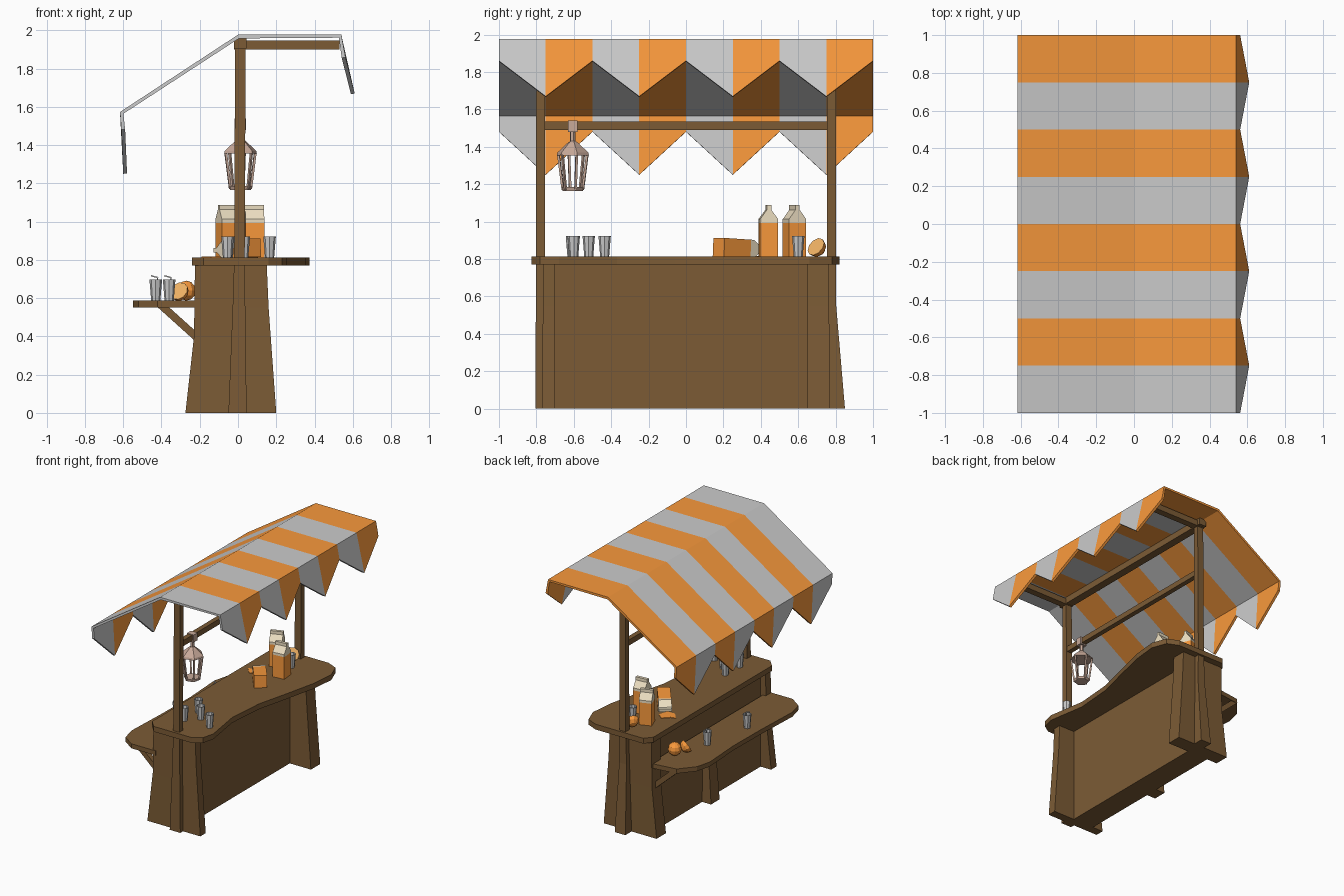
import bpy, bmesh
from math import sin, cos, pi, radians
from mathutils import Vector

if "Cube" in bpy.data.objects:
    bpy.data.objects.remove(bpy.data.objects["Cube"])


def material(name, rgb):
    m = bpy.data.materials.new(name)
    m.diffuse_color = (*rgb, 1)
    m.use_nodes = True
    m.node_tree.nodes["Principled BSDF"].inputs["Base Color"].default_value = m.diffuse_color
    return m


WOOD = material("wood", (0.2, 0.105, 0.036))
ORANGE = material("orange", (0.95, 0.32, 0.045))
CREAM = material("cream", (0.85, 0.74, 0.54))
FLESH = material("orange_flesh", (0.88, 0.45, 0.13))
COPPER = material("copper", (0.58, 0.4, 0.32))


def finish(name, bm, mats=(), loc=(0, 0, 0), rot=(0, 0, 0)):
    bmesh.ops.recalc_face_normals(bm, faces=bm.faces)
    me = bpy.data.meshes.new(name)
    bm.to_mesh(me)
    bm.free()
    for m in mats:
        me.materials.append(m)
    ob = bpy.data.objects.new(name, me)
    ob.location = loc
    ob.rotation_euler = [radians(a) for a in rot]
    bpy.context.collection.objects.link(ob)
    return ob


def loft(name, rings, mat=None, loc=(0, 0, 0), rot=(0, 0, 0)):
    """Skin matching rings of points and cap both ends."""
    bm = bmesh.new()
    vs = [[bm.verts.new(p) for p in r] for r in rings]
    n = len(vs[0])
    for a, b in zip(vs, vs[1:]):
        for i in range(n):
            j = (i + 1) % n
            bm.faces.new((a[i], a[j], b[j], b[i]))
    bm.faces.new(vs[0])
    bm.faces.new(vs[-1])
    return finish(name, bm, [mat] if mat else [], loc, rot)


def rect(x0, x1, y0, y1, z):
    return [(x0, y0, z), (x1, y0, z), (x1, y1, z), (x0, y1, z)]


def ring(r, z, n=8, turn=0):
    return [(r * cos(turn + 2 * pi * i / n), r * sin(turn + 2 * pi * i / n), z) for i in range(n)]


def box(name, x0, x1, y0, y1, z0, z1, mat=WOOD):
    return loft(name, [rect(x0, x1, y0, y1, z0), rect(x0, x1, y0, y1, z1)], mat)


def slab(name, outline, z0, z1, mat=WOOD):
    return loft(name, [[(x, y, z) for x, y in outline] for z in (z0, z1)], mat)


def bar(name, p, q, w, mat=WOOD):
    p, q = Vector(p), Vector(q)
    d = q - p
    h = w / 2
    ob = loft(name, [rect(-h, h, -h, h, 0), rect(-h, h, -h, h, d.length)], mat, p)
    ob.rotation_euler = d.to_track_quat('Z', 'Y').to_euler()
    return ob


# Striped awning with zigzag hems on both long edges
bm = bmesh.new()
rows = []
for i in range(9):
    y, tip = -1 + i * 0.25, i % 2
    prof = [(-0.6, 1.25) if tip else (-0.61, 1.48), (-0.617, 1.573), (0, 1.977),
            (0.54, 1.977), (0.61, 1.67) if tip else (0.562, 1.86)]
    rows.append([bm.verts.new((x, y, z)) for x, z in prof])
for i in range(8):
    for k in range(4):
        f = bm.faces.new((rows[i][k], rows[i][k + 1], rows[i + 1][k + 1], rows[i + 1][k]))
        f.material_index = i % 2
awning = finish("awning", bm, [None, ORANGE])
if awning.data.polygons[1].normal.z < 0:
    awning.data.flip_normals()
sol = awning.modifiers.new("thickness", 'SOLIDIFY')
sol.thickness = 0.02
sol.offset = -1

# Frame: posts, roof arms, flared corner legs, shelf brackets
for s, side in ((-1, "left"), (1, "right")):
    def span(a, b):
        return sorted((s * a, s * b))
    foot = 0.85 if s > 0 else 0.805
    loft(side + "_post", [rect(-0.05, 0.045, *span(0.74, foot), 0),
                          rect(-0.028, 0.038, *span(0.75, 0.803), 0.55),
                          rect(-0.02, 0.035, *span(0.755, 0.803), 0.8),
                          rect(-0.015, 0.04, *span(0.755, 0.8), 1.94)], WOOD)
    box(side + "_roof_arm", -0.02, 0.53, *span(0.75, 0.805), 1.9, 1.948)
    inner = 0.65 if s > 0 else 0.7
    loft(side + "_front_leg", [rect(-0.02, 0.20, *span(inner, 0.77), 0),
                               rect(-0.02, 0.16, *span(inner, 0.765), 0.55),
                               rect(-0.02, 0.15, *span(inner, 0.765), 0.78)], WOOD)
    loft(side + "_back_leg", [rect(-0.275, -0.02, *span(inner, 0.77), 0),
                              rect(-0.23, -0.02, *span(inner, 0.765), 0.4),
                              rect(-0.225, -0.02, *span(inner, 0.765), 0.78)], WOOD)
    bar(side + "_shelf_bracket", (-0.21, s * 0.7, 0.39), (-0.41, s * 0.7, 0.57), 0.04)
box("ridge_beam", -0.02, 0.045, -0.83, 0.83, 1.905, 1.96)
box("cross_beam", -0.01, 0.03, -0.77, 0.77, 1.49, 1.535)
box("cabinet", -0.18, 0.01, -0.75, 0.75, 0, 0.78)
loft("middle_back_leg", [rect(-0.26, -0.15, -0.06, 0.05, 0), rect(-0.22, -0.15, -0.05, 0.04, 0.56)], WOOD)

# Wavy counter and rear shelf
slab("counter", [(-0.24, -0.76), (-0.18, -0.825), (0.16, -0.825), (0.23, -0.78), (0.255, -0.68),
                 (0.205, -0.37), (0.23, -0.06), (0.295, 0.2), (0.355, 0.46), (0.375, 0.66),
                 (0.33, 0.78), (0.24, 0.82), (-0.19, 0.82), (-0.24, 0.76)], 0.77, 0.813)
slab("rear_shelf", [(-0.2, -0.77), (-0.42, -0.77), (-0.52, -0.7), (-0.55, -0.58), (-0.535, -0.2),
                    (-0.53, 0.15), (-0.55, 0.48), (-0.52, 0.6), (-0.42, 0.72), (-0.2, 0.75)], 0.55, 0.587)

# Hanging lantern
LX, LY = 0.013, -0.605
turn = radians(15)
box("lantern_clamp", LX - 0.03, LX + 0.03, LY - 0.025, LY + 0.025, 1.48, 1.54, COPPER)
loft("lantern_roof", [ring(0.089, 1.355, 6, turn), ring(0.085, 1.37, 6, turn), ring(0.03, 1.42, 6, turn),
                      ring(0.016, 1.43, 6, turn), ring(0.016, 1.49, 6, turn)], COPPER, (LX, LY, 0))
loft("lantern_base", [ring(0.056, 1.165, 6, turn), ring(0.062, 1.185, 6, turn)], COPPER, (LX, LY, 0))
for i, (a, b) in enumerate(zip(ring(0.055, 1.17, 6, turn), ring(0.08, 1.36, 6, turn))):
    off = Vector((LX, LY, 0))
    bar(f"lantern_bar_{i}", off + Vector(a), off + Vector(b), 0.012, COPPER)


# Juice cartons, one tipped over with a spill
def carton(name, loc, rot):
    h = 0.049
    loft(name + "_body", [rect(-h, h, -h, h, 0), rect(-h, h, -h, h, 0.18)], ORANGE, loc, rot)
    loft(name + "_top", [rect(-h, h, -h, h, 0.18), rect(-h, h, -h, h, 0.2), rect(-h, h, -0.012, 0.012, 0.25),
                         rect(-h, h, -0.012, 0.012, 0.275)], CREAM, loc, rot)


carton("front_carton", (0.085, 0.44, 0.813), (0, 0, 5))
carton("back_carton", (-0.055, 0.58, 0.813), (0, 0, 20))
carton("tipped_carton", (0.08, 0.175, 0.864), (-93, 0, 38))
slab("juice_spill", [(-0.07, 0.34), (-0.05, 0.42), (-0.1, 0.46), (-0.15, 0.41), (-0.19, 0.4), (-0.14, 0.34)],
     0.812, 0.817, ORANGE)


# Cups, some with straws
def cup(i, x, y, z, straw=False):
    loft(f"cup_{i}", [ring(0.024, 0), ring(0.033, 0.11), ring(0.028, 0.11), ring(0.021, 0.02)], None, (x, y, z))
    if straw:
        bar(f"straw_{i}", (x, y, z + 0.02), (x + 0.01, y, z + 0.122), 0.007, None)
        bar(f"straw_tip_{i}", (x + 0.012, y, z + 0.12), (x - 0.025, y, z + 0.13), 0.007, None)


for i, (x, y) in enumerate([(-0.055, -0.61), (0.165, -0.6), (0.03, -0.52), (-0.05, -0.435), (0.06, 0.6)]):
    cup(i, x, y, 0.813)
cup(5, -0.36, 0.24, 0.587, True)
cup(6, -0.43, -0.17, 0.587, True)


# Whole and halved oranges
def fruit(name, r, loc, half=False, rot=(0, 0, 0)):
    bm = bmesh.new()
    bmesh.ops.create_uvsphere(bm, u_segments=10, v_segments=6, radius=r)
    if half:
        cut = bmesh.ops.bisect_plane(bm, geom=bm.verts[:] + bm.edges[:] + bm.faces[:], plane_co=(0, 0, 0.001),
                                     plane_no=(0, 0, 1), clear_outer=True)["geom_cut"]
        edges = [e for e in cut if isinstance(e, bmesh.types.BMEdge)]
        for f in bmesh.ops.contextual_create(bm, geom=edges)["faces"]:
            f.material_index = 1
    finish(name, bm, [ORANGE, FLESH], loc, rot)


fruit("whole_orange", 0.052, (-0.27, 0.53, 0.639))
fruit("shelf_half_orange", 0.052, (-0.31, 0.43, 0.637), True, (50, -40, 0))
fruit("counter_half_orange", 0.054, (0.0, 0.695, 0.866), True, (35, 50, 0))
